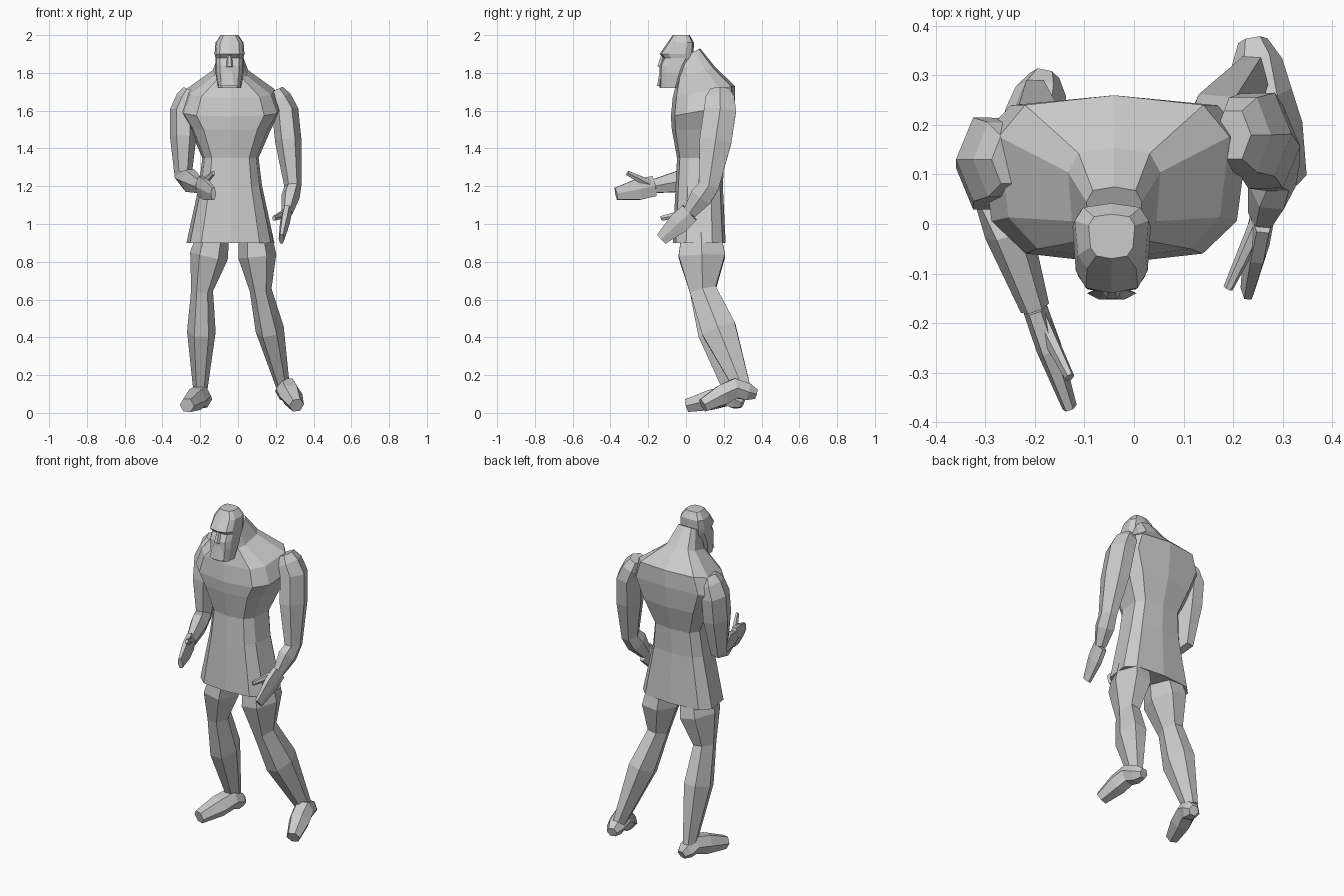
import bpy, bmesh
from math import cos, sin, pi, copysign
from mathutils import Vector

default_cube = bpy.data.objects.get("Cube")
if default_cube:
    bpy.data.objects.remove(default_cube)

grey = bpy.data.materials.new("plain_grey")
grey.use_nodes = True
colour = (0.6, 0.6, 0.6, 1)
grey.diffuse_color = colour
grey.node_tree.nodes["Principled BSDF"].inputs["Base Color"].default_value = colour


def outline(sides, squareness, start):
    """Regular polygon pushed towards a square as squareness drops below one."""
    def push(value):
        return copysign(abs(value) ** squareness, value)

    angles = [start + 2 * pi * i / sides for i in range(sides)]
    return [(push(cos(a)), push(sin(a))) for a in angles]


LIMB_OUTLINE = outline(6, 1, 0)
BODY_OUTLINE = outline(10, 0.6, -pi / 2)


def skin(name, rings):
    """Join rings of points into one closed, flat-shaded object."""
    bm = bmesh.new()
    loops = [[bm.verts.new(point) for point in ring] for ring in rings]
    for low, high in zip(loops, loops[1:]):
        for i in range(len(low)):
            bm.faces.new((low[i - 1], low[i], high[i], high[i - 1]))
    bm.faces.new(loops[0])
    bm.faces.new(loops[-1])
    bmesh.ops.recalc_face_normals(bm, faces=bm.faces)
    mesh = bpy.data.meshes.new(name)
    bm.to_mesh(mesh)
    bm.free()
    mesh.materials.append(grey)
    bpy.context.collection.objects.link(bpy.data.objects.new(name, mesh))


def limb(name, joints, widths, swell=0, depth=1.4):
    """Tube through joints, with a muscle swelling part way along each bone."""
    joints = [Vector(joint) for joint in joints]
    centres, radii = [joints[0]], [widths[0]]
    for i in range(1, len(joints)):
        before, after = widths[i - 1], widths[i]
        centres += [joints[i - 1].lerp(joints[i], 0.4), joints[i]]
        radii += [before + (after - before) * 0.4 + swell, after]
    rings = []
    last = len(centres) - 1
    for i, (centre, radius) in enumerate(zip(centres, radii)):
        along = (centres[min(i + 1, last)] - centres[max(i - 1, 0)]).normalized()
        across = Vector((1, 0, 0))
        across = (across - along * across.dot(along)).normalized()
        through = along.cross(across) * depth
        rings.append([centre + (across * u + through * v) * radius
                      for u, v in LIMB_OUTLINE])
    skin(name, rings)


def body(name, x, levels, centre_y, rise=0):
    """Level sections given as height, half width and half depth."""
    rings = []
    for z, width, depth in levels:
        y = centre_y(z, depth)
        # The front is narrower than the back
        rings.append([(x + width * u * (0.92 + 0.08 * v), y + depth * v,
                       z + rise * v * (z > 1.5)) for u, v in BODY_OUTLINE])
    skin(name, rings)


# Tunic and chest, leaning forward into a hunched neck
def spine(z, depth):
    return 0.07 + 0.05 * max(0, z - 1.2) - 0.45 * max(0, z - 1.7)


body("torso", -0.04, [
    (0.9, 0.25, 0.14), (1.2, 0.18, 0.125), (1.35, 0.16, 0.125), (1.5, 0.23, 0.16),
    (1.6, 0.29, 0.17), (1.7, 0.25, 0.165), (1.8, 0.1, 0.1), (1.9, 0.06, 0.06),
], spine, rise=0.03)


# Head with sunken eyes and a face that slopes back above the brow
def behind_face(z, depth):
    sunken = 0.02 if 1.85 < z < 1.9 else 0
    return depth - 0.14 + sunken + 0.7 * max(0, z - 1.9)


body("head", -0.045, [
    (1.72, 0.065, 0.055), (1.8, 0.08, 0.07), (1.84, 0.08, 0.08),
    (1.88, 0.08, 0.08), (1.9, 0.085, 0.09), (1.96, 0.08, 0.07), (2, 0.05, 0.045),
], behind_face)
limb("nose", [(-0.045, -0.12, 1.9), (-0.045, -0.135, 1.83)], [0.01, 0.02], depth=1)
limb("beard", [(-0.045, -0.13, 1.83), (-0.045, -0.14, 1.73)], [0.02, 0.05], depth=0.3)

# Arms: collar, shoulder, elbow and wrist, then a flat mitten hand and a thumb
ARMS = {
    "right": [(-0.25, 0.13, 1.71), (-0.29, 0.13, 1.6), (-0.29, 0.09, 1.25),
              (-0.2, -0.17, 1.2), (-0.13, -0.37, 1.16), (-0.13, -0.31, 1.27)],
    "left": [(0.2, 0.18, 1.71), (0.25, 0.18, 1.6), (0.29, 0.12, 1.2),
             (0.26, 0.02, 1.06), (0.23, -0.13, 0.92), (0.19, -0.13, 1.03)],
}
for side, (*bones, wrist, fingertip, thumb_tip) in ARMS.items():
    limb(side + "_arm", [*bones, wrist], [0.04, 0.07, 0.045, 0.03], swell=0.01)
    limb(side + "_hand", [wrist, fingertip], [0.025, 0.015], swell=0.005, depth=2.5)
    limb(side + "_thumb", [wrist, thumb_tip], [0.02, 0.01])

# Legs slope back from the hips; the left heel is raised
LEGS = {
    "right": [(-0.13, 0.08, 0.95), (-0.19, 0.09, 0.65), (-0.2, 0.25, 0.1),
              (-0.18, 0.3, 0.05), (-0.2, 0.22, 0.09), (-0.27, 0.01, 0.04)],
    "left": [(0.09, 0.08, 0.95), (0.12, 0.09, 0.65), (0.24, 0.3, 0.13),
             (0.24, 0.37, 0.1), (0.26, 0.26, 0.13), (0.31, 0.09, 0.04)],
}
for side, (hip, knee, ankle, *foot) in LEGS.items():
    limb(side + "_leg", [hip, knee, ankle], [0.085, 0.058, 0.035], swell=0.027)
    limb(side + "_foot", foot, [0.03, 0.06, 0.04], swell=0.01, depth=1)
